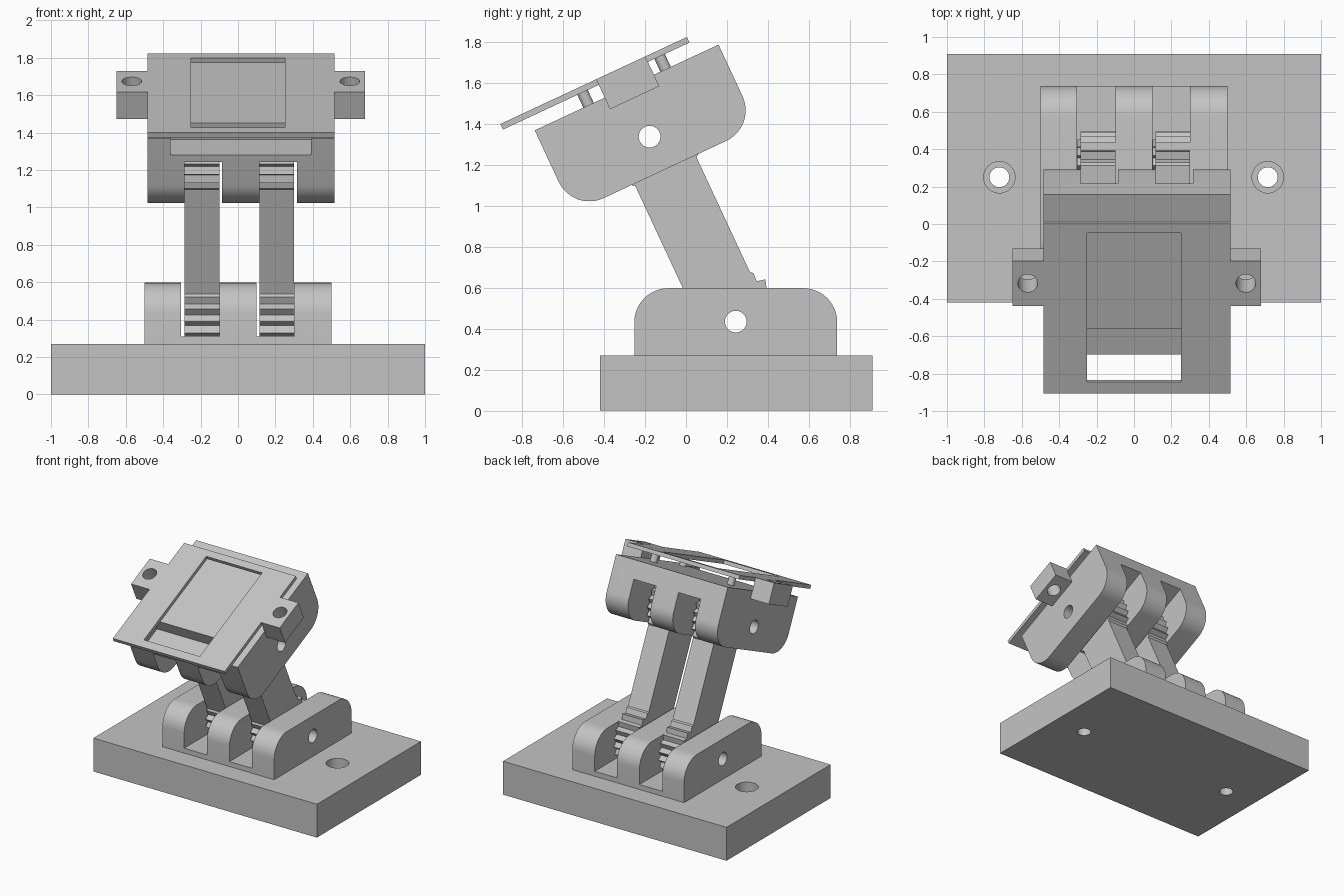
import bpy, bmesh
from math import sin, cos, pi, radians
from mathutils import Matrix, Vector

if "Cube" in bpy.data.objects:
    bpy.data.objects.remove(bpy.data.objects["Cube"])

grey = bpy.data.materials.new("plain_grey")
grey.use_nodes = True
grey.diffuse_color = (0.55, 0.55, 0.55, 1)
grey.node_tree.nodes["Principled BSDF"].inputs["Base Color"].default_value = (0.55, 0.55, 0.55, 1)

# Frames whose origins are the two hinge pins; the upper two lean back
TILT, ARM = radians(25), 0.996
BORE = 0.053
LOW = Matrix.Translation((0, 0.243, 0.435))
LEAN = LOW @ Matrix.Rotation(TILT, 4, "X")
HEAD = LEAN @ Matrix.Translation((0, 0, ARM))
WORLD = Matrix.Identity(4)


def prism(name, profile, x0, x1, frame):
    """Extrude a (y, z) profile along x."""
    bm = bmesh.new()
    face = bm.faces.new([bm.verts.new((x0, y, z)) for y, z in profile])
    new = bmesh.ops.extrude_face_region(bm, geom=[face])["geom"]
    bmesh.ops.translate(bm, vec=(x1 - x0, 0, 0),
                        verts=[v for v in new if isinstance(v, bmesh.types.BMVert)])
    bmesh.ops.recalc_face_normals(bm, faces=bm.faces)
    bm.transform(frame)
    mesh = bpy.data.meshes.new(name)
    bm.to_mesh(mesh)
    bm.free()
    mesh.materials.append(grey)
    obj = bpy.data.objects.new(name, mesh)
    bpy.context.collection.objects.link(obj)
    return obj


def box(name, x0, x1, y0, y1, z0, z1, frame):
    return prism(name, [(y0, z0), (y1, z0), (y1, z1), (y0, z1)], x0, x1, frame)


def circle(r, n=40):
    return [(r * cos(2 * pi * i / n), r * sin(2 * pi * i / n)) for i in range(n)]


def rod(name, x, y, z0, z1, r, frame):
    """Round bar along the frame's z axis."""
    turn = Matrix.Translation((x, y, 0)) @ Matrix.Rotation(-pi / 2, 4, "Y")
    return prism(name, circle(r), z0, z1, frame @ turn)


def combine(obj, tool, operation="DIFFERENCE"):
    """Bake a boolean and discard the tool."""
    mod = obj.modifiers.new("cut", "BOOLEAN")
    mod.object, mod.operation, mod.solver = tool, operation, "EXACT"
    deps = bpy.context.evaluated_depsgraph_get()
    mesh = bpy.data.meshes.new_from_object(obj.evaluated_get(deps))
    obj.modifiers.clear()
    obj.data = mesh
    bpy.data.objects.remove(tool)


def lug_profile(flat, top, r=0.165, half=0.495):
    """Block with a flat side and two rounded corners on the other."""
    s = 1 if top > flat else -1
    pts = [(-half, flat), (half, flat)]
    for side, start in ((1, 0), (-1, pi / 2)):
        for i in range(13):
            a = start + i * pi / 24
            pts.append((side * (half - r) + r * cos(a), top + s * r * (sin(a) - 1)))
    return pts


def gear_arc(first, last, tip=0.252, root=0.222):
    """Pointed teeth, counted in half-tooth steps around the pin."""
    return [((root if i % 2 else tip) * cos(i * pi / 24),
             (root if i % 2 else tip) * sin(i * pi / 24)) for i in range(first, last)]


def cut_slots(obj, slots, z0, z1, frame):
    """Two open slots, each with a toothed seat for the arm's end."""
    for x0, x1 in slots:
        combine(obj, box("slot", x0, x1, -1, 1, z0, z1, frame))
        seat = gear_arc(0, 48, 0.258, 0.228)
        turned = frame if frame is HEAD else LEAN
        combine(obj, prism("seat", seat, x0 + 0.002, x1 - 0.002, turned))


# Base slab joined with its hinge block
base = box("base", -1, 1, -0.42, 0.91, 0, 0.27, WORLD)
combine(base, prism("block", lug_profile(-0.19, 0.163), -0.5, 0.5, LOW), "UNION")
cut_slots(base, ((-0.305, -0.1), (0.1, 0.3)), -0.125, 0.5, LOW)
combine(base, prism("pin", circle(BORE), -1.2, 1.2, LOW))
for x in (-0.72, 0.715):
    combine(base, rod("screw", x, 0.25, -0.1, 0.5, BORE, WORLD))
    combine(base, rod("counterbore", x, 0.25, 0.19, 0.5, 0.084, WORLD))

# Toothed arms
lower = gear_arc(18, 55)
outline = lower + [(0.165, 0.19), (0.165, ARM - 0.19)]
outline += [(y, ARM - z) for y, z in reversed(lower)]
outline += [(-0.165, ARM - 0.19), (-0.165, 0.19)]
arms = []
for name, x0, x1 in (("right_arm", -0.285, -0.1), ("left_arm", 0.115, 0.3)):
    arm = prism(name, outline, x0, x1, LEAN)
    for frame in (LEAN, HEAD):
        combine(arm, prism("pin", circle(BORE), -1, 1, frame))
    arms.append(arm)

# Tilted head block with slots below and a notch at the front of its top
MID = 0.015
head = prism("head_block", lug_profile(0.265, -0.177), MID - 0.5, MID + 0.5, HEAD)
cut_slots(head, ((-0.285, -0.085), (0.115, 0.315)), -0.5, 0.125, HEAD)
combine(head, prism("pin", circle(BORE), -1, 1, HEAD))
combine(head, box("notch", MID - 0.375, MID + 0.375, -0.8, -0.3, 0.167, 0.5, HEAD))

# Cover plate with a window, held on four posts
plate = box("cover_plate", MID - 0.5, MID + 0.5, -0.634, 0.371, 0.334, 0.364, HEAD)
combine(plate, box("window", -0.25, 0.25, -0.567, 0.312, 0.2, 0.5, HEAD))
parts = [base, head, plate] + arms
for side, sx in (("right", -1), ("left", 1)):
    for end, y in (("front", -0.205), ("back", 0.21)):
        parts.append(rod(f"{side}_{end}_post", MID + sx * 0.345, y, 0.26, 0.336, 0.028, HEAD))
    # Side ears with screw holes
    inner, outer = sorted((MID + sx * 0.5, MID + sx * 0.665))
    ear = box(f"{side}_ear", inner, outer, -0.118, 0.147, 0.203, 0.364, HEAD)
    combine(ear, rod("screw", MID + sx * 0.583, 0.016, 0, 0.6, 0.053, HEAD))
    parts.append(ear)

# Smooth the round surfaces, keep edges sharp
bpy.ops.object.select_all(action="DESELECT")
for obj in parts:
    obj.select_set(True)
bpy.context.view_layer.objects.active = base
bpy.ops.object.shade_smooth_by_angle(angle=radians(20))
